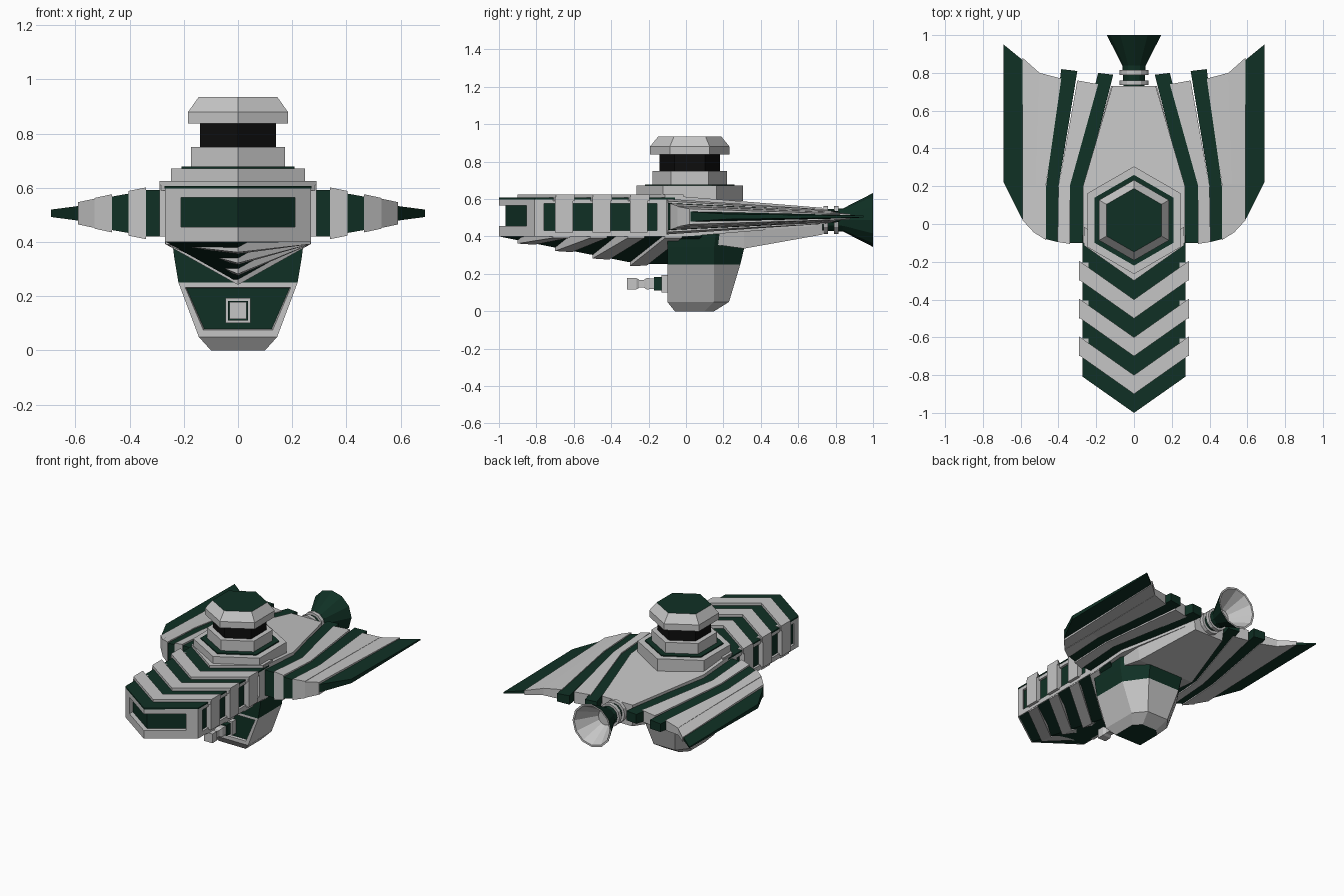
import bpy, bmesh, math

if "Cube" in bpy.data.objects:
    bpy.data.objects.remove(bpy.data.objects["Cube"])


def material(name, rgb):
    m = bpy.data.materials.new(name)
    m.diffuse_color = (*rgb, 1)
    m.use_nodes = True
    m.node_tree.nodes["Principled BSDF"].inputs["Base Color"].default_value = m.diffuse_color
    return m


LIGHT = material("light_grey", (0.56, 0.56, 0.56))
GREEN = material("dark_green", (0.005, 0.03, 0.018))
BLACK = material("black", (0.004, 0.004, 0.004))


def loft(name, rings, mat, mat2=None, rule=None, mirror=False, inset=None):
    """Skin closed rings, cap both ends; faces matching rule get mat2."""
    bm = bmesh.new()
    loops = [[bm.verts.new(p) for p in r] for r in rings]
    n = len(rings[0])
    for a, b in zip(loops, loops[1:]):
        for i in range(n):
            j = (i + 1) % n
            bm.faces.new((a[i], a[j], b[j], b[i]))
    bm.faces.new(loops[0])
    bm.faces.new(loops[-1])
    bmesh.ops.recalc_face_normals(bm, faces=bm.faces)
    bm.normal_update()
    if rule:
        for f in bm.faces:
            f.material_index = int(rule(f.normal))
    if inset:
        pick, thick, depth = inset
        faces = [f for f in bm.faces if pick(f)]
        bmesh.ops.inset_individual(bm, faces=faces, thickness=thick)
        bmesh.ops.inset_individual(bm, faces=faces, thickness=0.006, depth=-depth)
        for f in faces:
            f.material_index = 1
    me = bpy.data.meshes.new(name)
    bm.to_mesh(me)
    bm.free()
    me.materials.append(mat)
    if mat2:
        me.materials.append(mat2)
    ob = bpy.data.objects.new(name, me)
    bpy.context.collection.objects.link(ob)
    if mirror:
        ob.modifiers.new("mirror", 'MIRROR')
    return ob


SWEEP = 0.19 / 0.27     # backward sweep of every chevron


def chevron(name, mat, y0, y1, w, zt, zb, keel=None, x0=None):
    """V-shaped slab; keel gives the bottom heights on the centre line."""
    rings = []
    for x in ([x0, w] if x0 else [-w, 0, w]):
        s = abs(x) * SWEEP
        k0, k1 = keel if keel and x == 0 else (zb, zb)
        rings.append([(x, y0 + s, k0), (x, y1 + s, k1), (x, y1 + s, zt), (x, y0 + s, zt)])
    return loft(name, rings, mat, mirror=bool(x0))


def block(name, mat, xs, ys, zs, mirror=False):
    return loft(name, [[(x, ys[0], zs[0]), (x, ys[1], zs[0]), (x, ys[1], zs[1]), (x, ys[0], zs[1])]
                       for x in xs], mat, mirror=mirror)


# Forward hull: dark core with light frames around the recessed panels
chevron("hull_core", GREEN, -0.965, -0.25, 0.255, 0.60, 0.40)
chevron("hull_top_plate", GREEN, -1.0, -0.25, 0.272, 0.607, 0.598)
chevron("nose_frame_top", LIGHT, -1.0, -0.95, 0.27, 0.598, 0.565)
chevron("nose_frame_bottom", LIGHT, -1.0, -0.95, 0.27, 0.455, 0.40)
chevron("nose_frame_side", LIGHT, -1.0, -0.95, 0.27, 0.598, 0.40, x0=0.21)
block("side_rail_top", LIGHT, (0.24, 0.27), (-0.80, -0.09), (0.575, 0.598), True)
block("side_rail_bottom", LIGHT, (0.24, 0.27), (-0.80, -0.09), (0.40, 0.432), True)
block("side_post_front", LIGHT, (0.24, 0.27), (-0.80, -0.775), (0.40, 0.598), True)
block("side_post_rear", LIGHT, (0.24, 0.27), (-0.155, -0.09), (0.40, 0.598), True)


# Raised chevron belts over the top and the ribbed keel below
def keel_z(y):
    return 0.4 - 0.2 * (min(y, -0.25) + 1)


chevron("keel_front", GREEN, -0.99, -0.25, 0.265, 0.41, 0.40, (0.398, 0.252))
chevron("keel_rear", GREEN, -0.25, -0.1, 0.265, 0.41, 0.40, (0.252, 0.252))
for i in range(4):
    y = -0.9 + 0.2 * i
    chevron(f"hull_belt_{i}", LIGHT, y, y + 0.1, 0.29 if i < 3 else 0.265, 0.625, 0.59)
    if i < 3:
        block(f"belt_side_{i}", LIGHT, (0.24, 0.29), (y + 0.2, y + 0.295), (0.42, 0.61), True)
    if i < 4:
        chevron(f"keel_rib_{i}", LIGHT, y, y + 0.09, 0.268, 0.41, 0.392,
                (keel_z(y) - 0.018, keel_z(y + 0.09) - 0.006))


# Fanned wing strips, thinner outward and toward the rear
def strip(name, mat, stations, scale=1.0, mirror=True):
    rings = []
    for pair in stations:
        lo, hi = [], []
        for x, y in pair:
            h = scale * (0.095 - 0.19 * max(0, x - 0.34)) * (1 - 0.6 * (y + 0.1) / 0.85)
            lo.append((x, y, 0.506 - h))
            hi.append((x, y, 0.506 + h))
        rings.append(lo + hi[::-1])
    loft(name, rings, mat, mirror=mirror)


strip("body_centre", LIGHT, [((-.27, -.1), (.27, -.1)), ((-.27, .2), (.27, .2)),
                             ((-.115, .73), (.115, .73))], 1.2, False)
strip("wing_dark_inner", GREEN, [((.26, -.1), (.34, -.1)), ((.26, .2), (.34, .2)),
                                 ((.11, .79), (.19, .80))], 0.9)
strip("wing_light_inner", LIGHT, [((.34, -.105), (.405, -.095)), ((.34, .2), (.40, .2)),
                                  ((.19, .74), (.30, .76))])
strip("wing_dark_middle", GREEN, [((.405, -.095), (.465, -.08)), ((.40, .2), (.465, .2)),
                                  ((.30, .81), (.385, .82))], 0.88)
strip("wing_light_middle", LIGHT, [((.465, -.085), (.53, -.045)), ((.465, .21), (.52, .21)),
                                   ((.385, .77), (.5, .80))])
strip("wing_light_outer", LIGHT, [((.53, -.045), (.59, .02)), ((.52, .21), (.59, .21)),
                                  ((.5, .80), (.59, .88))], 0.95)
strip("wing_dark_tip", GREEN, [((.58, .01), (.60, .04)), ((.58, .22), (.69, .22)),
                               ((.58, .86), (.69, .95))], 0.62)

# Rear belly under the centre body
loft("rear_belly", [[(-w, y, z), (w, y, z), (w * 1.1, y, 0.5), (-w * 1.1, y, 0.5)]
                    for y, w, z in ((-0.09, .24, .39), (.31, .215, .335), (.73, .11, .41))], LIGHT)


# Belly pod
def pod_ring(z, hw, yf, ym, yb):
    return [(-hw, yf, z), (hw, yf, z), (hw, ym, z), (hw * .55, yb, z), (-hw * .55, yb, z), (-hw, ym, z)]


loft("pod_collar", [pod_ring(.42, .245, -.1, .16, .31), pod_ring(.34, .235, -.1, .15, .312),
                    pod_ring(.25, .22, -.1, .15, .29)], GREEN)
loft("pod_body", [pod_ring(.25, .22, -.1, .15, .29), pod_ring(.05, .145, -.1, .15, .23),
                  pod_ring(0, .10, -.06, .10, .15)], LIGHT, GREEN, lambda n: n.z < -0.95,
     inset=(lambda f: f.normal.y < -0.98, 0.03, 0.012))


# Pod gun
def gun_part(name, mat, profile):
    loft(name, [[(sx * r, y, 0.147 + sz * r) for sx, sz in ((-1, -1), (1, -1), (1, 1), (-1, 1))]
                for y, r in profile], mat)


gun_part("gun_base", LIGHT, [(-.085, .046), (-.13, .046)])
gun_part("gun_sleeve", GREEN, [(-.13, .036), (-.17, .036)])
gun_part("gun_barrel", LIGHT, [(-.17, .028), (-.21, .03), (-.225, .021), (-.25, .021),
                               (-.265, .03), (-.315, .031)])


# Hexagonal bridge tower
def hexes(name, mat, levels, **kw):
    loft(name, [[(r * math.sin(math.pi / 3 * i), 0.02 + r * math.cos(math.pi / 3 * i), z)
                 for i in range(6)] for z, r in levels], mat, **kw)


hexes("tower_base", LIGHT, [(.59, .285), (.672, .285)])
hexes("tower_trim", GREEN, [(.67, .24), (.679, .24)])
hexes("tower_tier", LIGHT, [(.67, .2), (.75, .2)])
hexes("tower_window", BLACK, [(.74, .163), (.84, .163)])
hexes("tower_head", LIGHT, [(.837, .213), (.88, .213), (.935, .168)],
      mat2=GREEN, rule=lambda n: n.z > 0.95)


# Rear engine nozzle
def round_part(name, mat, profile, **kw):
    loft(name, [[(r * math.cos(math.pi / 6 * i), y, 0.488 + r * math.sin(math.pi / 6 * i))
                 for i in range(12)] for y, r in profile], mat, **kw)


round_part("nozzle", GREEN, [(.70, .055), (.84, .062), (1.0, .144), (.999, .132), (.86, .05)],
           mat2=LIGHT, rule=lambda n: n.y > 0.1)
for i, y in enumerate((.735, .79)):
    round_part(f"nozzle_ring_{i}", LIGHT, [(y, .076), (y + .025, .076)])
